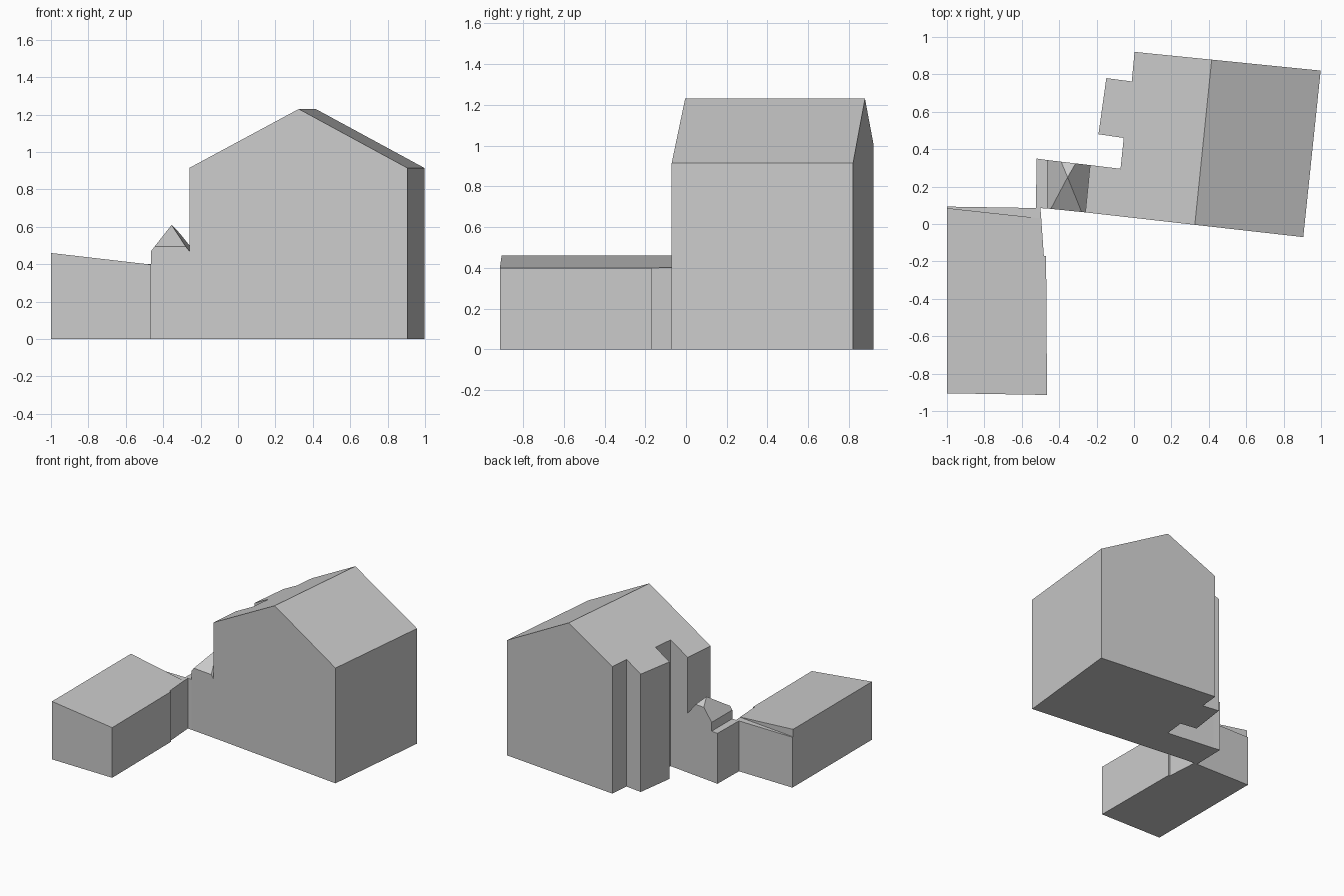
import bpy
import bmesh
from mathutils import Vector

cube = bpy.data.objects.get("Cube")
if cube:
    bpy.data.objects.remove(cube, do_unlink=True)

grey = bpy.data.materials.new("plain grey")
grey.use_nodes = True
colour = (0.6, 0.6, 0.6, 1)
grey.diffuse_color = colour
grey.node_tree.nodes["Principled BSDF"].inputs["Base Color"].default_value = colour


def block(name, outline, height, roof=()):
    """Extrude a ground outline, then trim it under roof planes given by three points."""
    bm = bmesh.new()
    base = bm.faces.new([bm.verts.new((x, y, 0)) for x, y in outline])
    top = bmesh.ops.extrude_face_region(bm, geom=[base], use_keep_orig=True)["geom"]
    verts = [v for v in top if isinstance(v, bmesh.types.BMVert)]
    bmesh.ops.translate(bm, vec=(0, 0, height), verts=verts)
    bmesh.ops.recalc_face_normals(bm, faces=bm.faces)
    for a, b, c in roof:
        a, b, c = Vector(a), Vector(b), Vector(c)
        normal = (b - a).cross(c - a).normalized()
        if normal.z < 0:
            normal.negate()
        geom = bm.verts[:] + bm.edges[:] + bm.faces[:]
        bmesh.ops.bisect_plane(bm, geom=geom, dist=1e-5, plane_co=a,
                               plane_no=normal, clear_outer=True)
        rim = [e for e in bm.edges if e.is_boundary]
        if rim:
            bmesh.ops.contextual_create(bm, geom=rim)
    bmesh.ops.recalc_face_normals(bm, faces=bm.faces)
    mesh = bpy.data.meshes.new(name)
    bm.to_mesh(mesh)
    bm.free()
    mesh.materials.append(grey)
    obj = bpy.data.objects.new(name, mesh)
    bpy.context.scene.collection.objects.link(obj)
    return obj


# Gabled main house with a notched left wall
ridge_front, ridge_back = (0.325, -0.005, 1.23), (0.415, 0.875, 1.23)
block("main_house",
      [(-0.26, 0.062), (0.905, -0.07), (0.998, 0.82), (0.003, 0.92),
       (-0.012, 0.762), (-0.148, 0.78), (-0.19, 0.48), (-0.055, 0.46),
       (-0.072, 0.295), (-0.235, 0.315)], 1.5,
      [(ridge_front, ridge_back, (-0.26, 0.062, 0.915)),
       (ridge_front, ridge_back, (0.905, -0.07, 0.915))])

# Small link building with a pointed hipped roof
apex = (-0.355, 0.25, 0.61)
block("link_building",
      [(-0.465, 0.083), (-0.26, 0.062), (-0.235, 0.315), (-0.465, 0.342)], 0.7,
      [((-0.465, 0.083, 0.47), (-0.465, 0.342, 0.47), apex),
       ((-0.26, 0.062, 0.47), (-0.235, 0.315, 0.47), apex),
       ((-0.45, 0.08, 0.495), (-0.27, 0.063, 0.495), apex),
       ((-0.39, 0.335, 0.565), (-0.31, 0.325, 0.565), apex)])

# Flat strip beside the link building
block("link_flat_roof",
      [(-0.525, 0.086), (-0.465, 0.083), (-0.465, 0.342), (-0.52, 0.35)], 0.40)

# Long shed with a single sloping roof
block("long_shed",
      [(-1, -0.905), (-0.465, -0.914), (-0.47, -0.17), (-0.482, -0.17),
       (-0.496, 0.03), (-0.54, 0.035), (-1, 0.085)], 0.6,
      [((-1, -0.9, 0.46), (-1, 0.08, 0.46), (-0.465, -0.9, 0.398))])

# Lower wedge behind the shed
block("shed_back_wedge",
      [(-1, 0.085), (-0.54, 0.035), (-0.496, 0.03), (-0.5, 0.085), (-1, 0.093)], 0.40)
